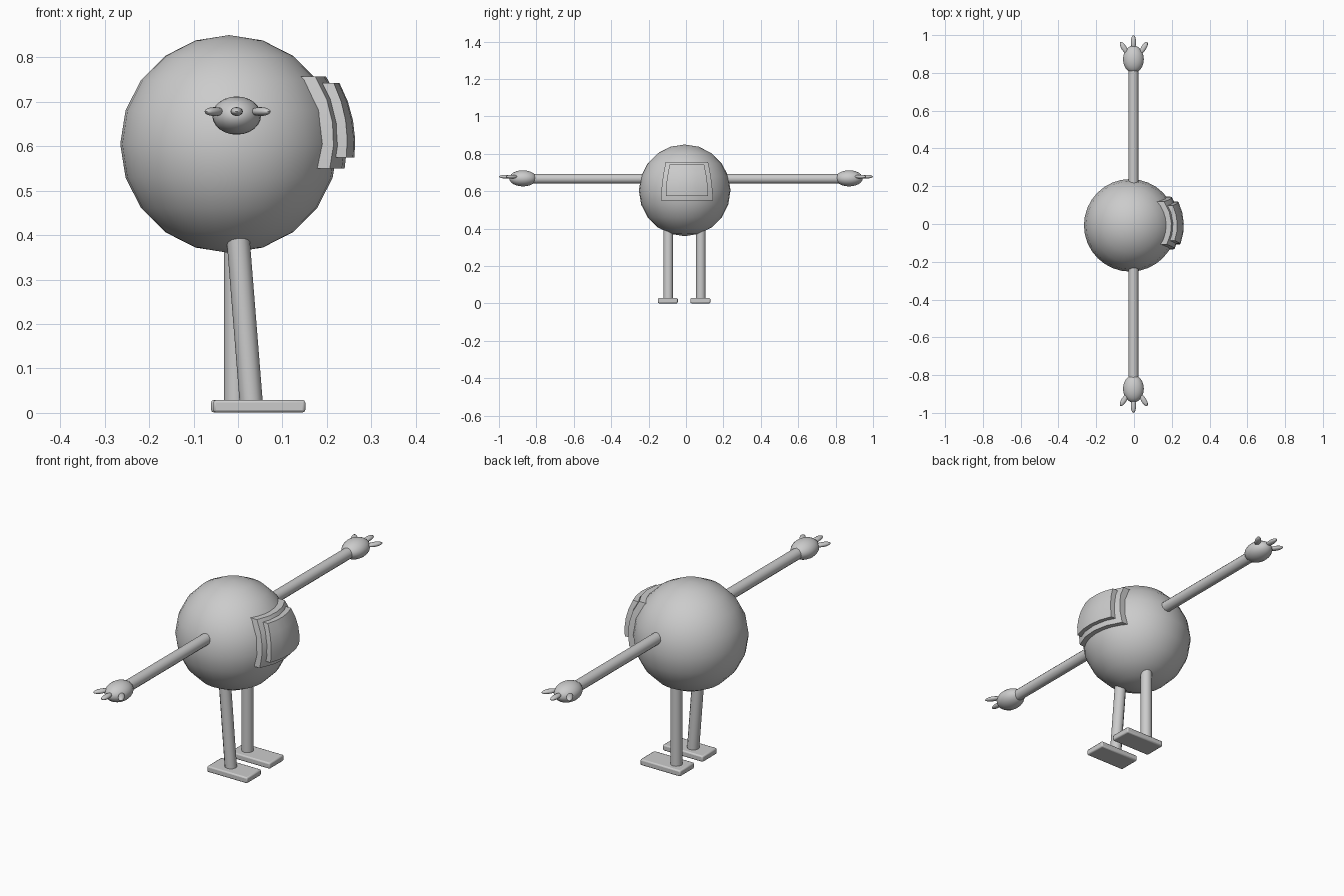
import bpy, bmesh, math
from mathutils import Vector

cube = bpy.data.objects.get("Cube")
if cube:
    bpy.data.objects.remove(cube)

grey = bpy.data.materials.new("plain grey")
grey.use_nodes = True
COLOUR = (0.6, 0.6, 0.6, 1)
grey.diffuse_color = COLOUR
grey.node_tree.nodes["Principled BSDF"].inputs["Base Color"].default_value = COLOUR

CENTRE = Vector((-0.02, -0.007, 0.605))
RADIUS = 0.245


def finish(name, smooth=35):
    ob = bpy.context.object
    ob.name = name
    ob.data.materials.append(grey)
    bpy.ops.object.shade_smooth_by_angle(angle=math.radians(smooth))
    return ob


def ellipsoid(name, centre, radii, turn=0, segments=24, rings=12):
    bpy.ops.mesh.primitive_uv_sphere_add(segments=segments, ring_count=rings, radius=1,
                                         location=centre, rotation=(0, 0, turn))
    bpy.context.object.scale = radii
    bpy.ops.object.transform_apply(location=False, rotation=False, scale=True)
    return finish(name, 60)


def rod(name, start, end, radius):
    start, end = Vector(start), Vector(end)
    axis = end - start
    bpy.ops.mesh.primitive_cylinder_add(vertices=12, radius=radius, depth=axis.length,
                                        location=(start + end) / 2)
    ob = bpy.context.object
    ob.rotation_euler = axis.to_track_quat("Z", "Y").to_euler()
    return finish(name)


def curved_panel(name, low, high, half_low, half_high, radius, thickness, cells=4):
    """Trapezium wrapped on a sphere around the body centre, facing +x."""
    bm = bmesh.new()
    layers = []
    for r in (radius, radius - thickness):
        rows = []
        for i in range(cells + 1):
            t = i / cells
            z = low + (high - low) * t - CENTRE.z
            half = half_low + (half_high - half_low) * t + 0.02 * t * (1 - t)
            row = []
            for j in range(cells + 1):
                y = half * (2 * j / cells - 1) + 0.012
                x = math.sqrt(radius ** 2 - y * y - z * z)
                direction = Vector((x, y, z)).normalized()
                # keep the outline square to the front by sliding the back face along x
                point = Vector((x - (radius - r) * 1.2, y, z)) if r < radius else direction * r
                row.append(bm.verts.new(CENTRE + point))
            rows.append(row)
        layers.append(rows)
    for rows in layers:
        for i in range(cells):
            for j in range(cells):
                bm.faces.new((rows[i][j], rows[i][j + 1], rows[i + 1][j + 1], rows[i + 1][j]))

    # close the rim between the two layers
    def rim(rows):
        return (rows[0][:-1] + [r[-1] for r in rows[:-1]]
                + rows[-1][:0:-1] + [r[0] for r in rows[:0:-1]])
    outer, inner = rim(layers[0]), rim(layers[1])
    for k in range(len(outer)):
        n = (k + 1) % len(outer)
        bm.faces.new((outer[k], outer[n], inner[n], inner[k]))
    bmesh.ops.recalc_face_normals(bm, faces=bm.faces)
    mesh = bpy.data.meshes.new(name)
    bm.to_mesh(mesh)
    bm.free()
    ob = bpy.data.objects.new(name, mesh)
    bpy.context.collection.objects.link(ob)
    bpy.ops.object.select_all(action="DESELECT")
    ob.select_set(True)
    bpy.context.view_layer.objects.active = ob
    return finish(name)


# Round body with the raised two-step panel
ellipsoid("body", CENTRE, (RADIUS,) * 3, segments=32, rings=10)
curved_panel("panel_frame", 0.55, 0.757, 0.14, 0.113, 0.266, 0.035)
curved_panel("panel_face", 0.575, 0.742, 0.113, 0.092, 0.284, 0.03)

# Arms, hands and fingers on both sides
for side, s in (("right", -1), ("left", 1)):
    rod(side + "_arm", (-0.003, 0.2 * s, 0.667), (-0.003, 0.82 * s, 0.667), 0.026)
    ellipsoid(side + "_hand", (-0.003, 0.872 * s, 0.669), (0.055, 0.073, 0.043))
    for label, x, y, turn in (("back", -0.053, 0.932, 0.55), ("middle", -0.003, 0.963, 0),
                              ("front", 0.051, 0.932, -0.55)):
        ellipsoid(f"{side}_{label}_finger", (x, y * s, 0.678), (0.014, 0.037, 0.01),
                  turn * s, 16, 8)

# Legs and flat feet; one leg leans forward
for side, y, foot_x, hip, ankle in (("right", -0.095, 0.048, -0.002, 0.03),
                                    ("left", 0.079, 0.043, -0.006, -0.006)):
    rod(side + "_leg", (hip, y, 0.42), (ankle, y, 0.02), 0.026)
    bpy.ops.mesh.primitive_cube_add(size=1, location=(foot_x, y - 0.002, 0.015))
    foot = bpy.context.object
    foot.scale = (0.207, 0.106, 0.028)
    bpy.ops.object.transform_apply(location=False, rotation=False, scale=True)
    bevel = foot.modifiers.new("soft edges", "BEVEL")
    bevel.width = 0.006
    bevel.segments = 2
    finish(side + "_foot")
